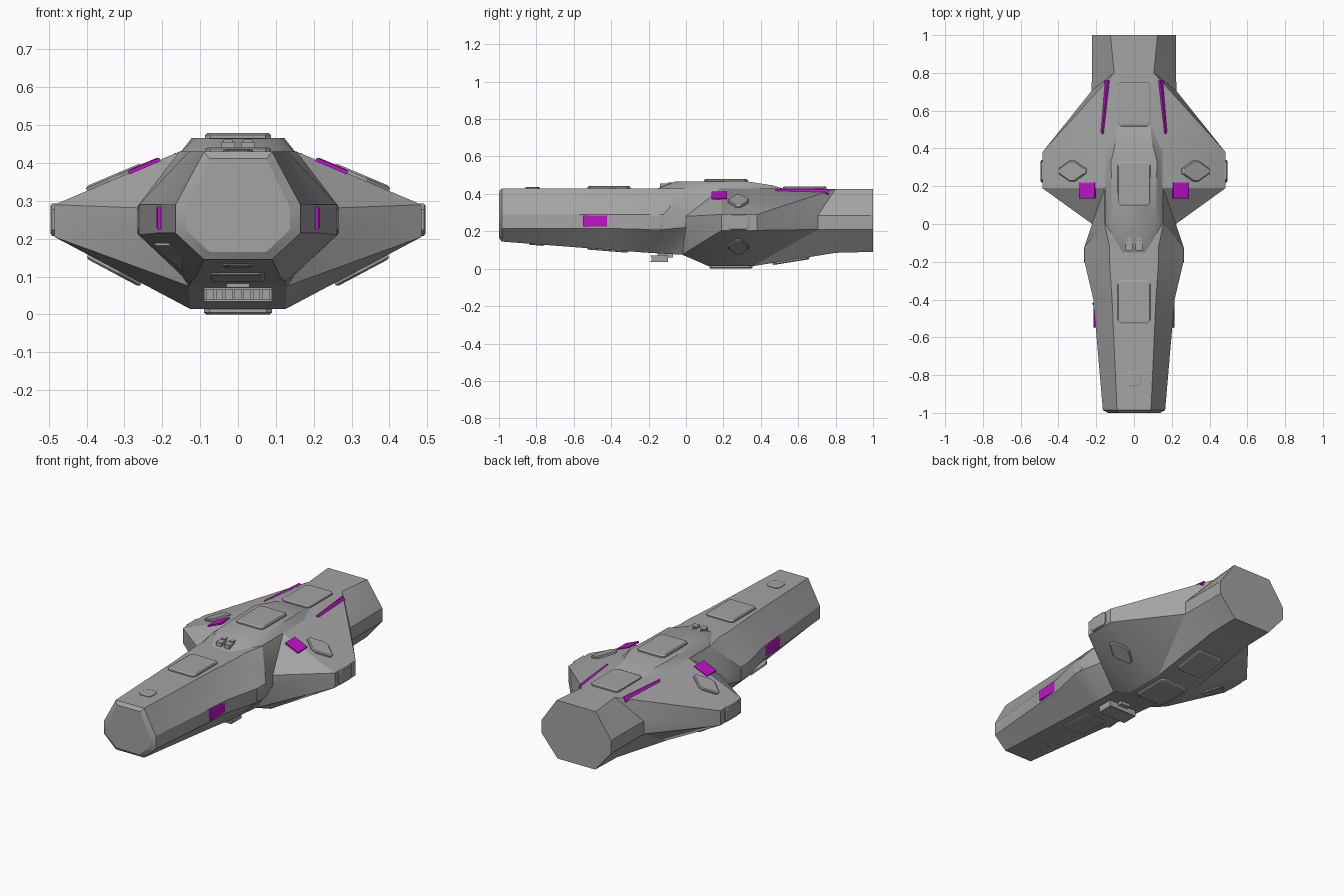
import bpy, bmesh, math
from mathutils import Matrix, Vector

old = bpy.data.objects.get("Cube")
if old:
    bpy.data.objects.remove(old)


def material(name, colour):
    m = bpy.data.materials.new(name)
    m.use_nodes = True
    m.diffuse_color = colour
    m.node_tree.nodes["Principled BSDF"].inputs["Base Color"].default_value = colour
    return m


GREY = material("hull grey", (0.37, 0.37, 0.37, 1))
PURPLE = material("marker purple", (0.53, 0.006, 0.6, 1))


def finish(name, bm, mat, smooth=False):
    bmesh.ops.recalc_face_normals(bm, faces=bm.faces)
    mesh = bpy.data.meshes.new(name)
    bm.to_mesh(mesh)
    bm.free()
    mesh.materials.append(mat)
    ob = bpy.data.objects.new(name, mesh)
    bpy.context.collection.objects.link(ob)
    if smooth:
        bpy.ops.object.select_all(action="DESELECT")
        ob.select_set(True)
        bpy.context.view_layer.objects.active = ob
        bpy.ops.object.shade_smooth_by_angle(angle=math.radians(25))
    return ob


def box(name, centre, size, mat=GREY):
    bm = bmesh.new()
    bmesh.ops.create_cube(bm, size=1, matrix=Matrix.Translation(centre) @ Matrix.Diagonal((*size, 1)))
    return finish(name, bm, mat)


def plate(name, centre, normal, along, w, l, t, mat=GREY, cut=0.015, corners=None):
    """Thin panel lying on a surface: w across, l along, chamfered corners and rim."""
    n = Vector(normal).normalized()
    v = Vector(along)
    v = (v - n * v.dot(n)).normalized()
    u = v.cross(n)
    outline = corners
    if not outline:
        a, b = w / 2, l / 2
        outline = [(a, b - cut), (a - cut, b), (cut - a, b), (-a, b - cut),
                   (-a, cut - b), (cut - a, -b), (a - cut, -b), (a, cut - b)]
        if not cut:
            outline = [(a, b), (-a, b), (-a, -b), (a, -b)]
    rim = 1 - 0.008 / max(w, l) * 2
    bm = bmesh.new()
    rings = []
    for s, h in ((1, -t), (1, t * 0.6), (rim, t)):
        rings.append([bm.verts.new(Vector(centre) + u * p * s + v * q * s + n * h) for p, q in outline])
    k = len(outline)
    for lo, hi in zip(rings, rings[1:]):
        for i in range(k):
            bm.faces.new((lo[i], lo[(i + 1) % k], hi[(i + 1) % k], hi[i]))
    bm.faces.new(rings[0])
    bm.faces.new(rings[-1])
    return finish(name, bm, mat)


# Hull: octagonal rings, each (top y, side y, bottom y), then
# (top half width, top z, side half width, upper side z, lower side z, bottom half width, bottom z)
RINGS = [
    ((-1, -1, -1), (.075, .412, .138, .28, .225, .075, .165)),
    ((-.985, -.985, -.985), (.09, .43, .165, .29, .215, .09, .145)),
    ((-.4, -.4, -.4), (.116, .43, .215, .29, .215, .112, .10)),
    ((-.2, -.2, -.2), (.13, .43, .262, .29, .21, .125, .085)),
    ((-.12, -.12, -.12), (.13, .43, .262, .29, .21, .125, .08)),
    ((0, 0, -.02), (.155, .43, .222, .28, .22, .13, .075)),
    ((.19, .19, .12), (.155, .43, .485, .29, .205, .125, .014)),
    ((.39, .38, .36), (.155, .43, .485, .29, .205, .125, .014)),
    ((.8, .705, .8), (.105, .427, .224, .285, .21, .12, .085)),
    ((1, 1, 1), (.125, .425, .222, .285, .21, .12, .09)),
]
bm = bmesh.new()
loops = []
for (yt, ys, yb), (tw, tz, sw, z1, z0, bw, bz) in RINGS:
    half = [(tw, yt, tz), (sw, ys, z1), (sw, ys, z0), (bw, yb, bz)]
    pts = half + [(-x, y, z) for x, y, z in reversed(half)]
    loops.append([bm.verts.new(p) for p in pts])
for a, b in zip(loops, loops[1:]):
    for i in range(8):
        j = (i + 1) % 8
        if i < 4:   # mirrored diagonals keep both sides alike
            bm.faces.new((a[i], a[j], b[i]))
            bm.faces.new((a[j], b[j], b[i]))
        else:
            bm.faces.new((a[i], a[j], b[j]))
            bm.faces.new((a[i], b[j], b[i]))
bm.faces.new(loops[0])
bm.faces.new(loops[-1])
finish("hull", bm, GREY, True)

# Raised deck over the wings
bm = bmesh.new()
for x, y, z in [(.06, -.15, .43), (.155, 0, .425), (.155, .39, .425), (.09, .52, .428),
                (.05, -.06, .465), (.112, 0, .466), (.122, .33, .466), (.09, .46, .446)]:
    for s in (1, -1):
        bm.verts.new((s * x, y, z))
bmesh.ops.convex_hull(bm, input=bm.verts)
finish("raised_deck", bm, GREY, True)

# Hatches on the top and belly
UP, DOWN, Y = (0, 0, 1), (0, 0, -1), (0, 1, 0)
plate("nose_top_hatch", (0, -.82, .43), UP, Y, .08, .08, .006)
plate("front_top_hatch", (0, -.412, .43), UP, Y, .175, .23, .011)
plate("deck_hatch", (0, .213, .466), UP, Y, .175, .235, .013)
plate("rear_top_hatch", (0, .635, .43), UP, Y, .175, .235, .01)
plate("nose_belly_hatch", (0, -.8, .131), (0, -.08, -1), Y, .08, .08, .006)
plate("front_belly_hatch", (0, -.42, .102), (0, -.08, -1), Y, .14, .22, .008)
plate("main_belly_hatch", (0, .24, .013), DOWN, Y, .18, .23, .013)
plate("rear_belly_hatch", (0, .56, .046), (0, .16, -1), Y, .175, .2, .011)

for s, side in ((1, "left"), (-1, "right")):
    # Hatches on the flanks and wing tips
    plate(side + "_flank_hatch", (s * .26, -.165, .25), (s, 0, 0), Y, .08, .08, .006)
    plate(side + "_wingtip_hatch", (s * .485, .28, .25), (s, 0, 0), Y, .085, .12, .01)
    # Diamond hatches on the wing slopes
    diamond = [(.08, .012), (.014, .055), (-.014, .055), (-.08, .012),
               (-.08, -.012), (-.014, -.055), (.014, -.055), (.08, -.012)]
    plate(side + "_upper_diamond", (s * .325, .28, .358), (s * .14, 0, .33), Y, .16, .11, .012, corners=diamond)
    plate(side + "_lower_diamond", (s * .325, .28, .121), (s * .191, 0, -.36), Y, .16, .11, .012, corners=diamond)
    # Purple markers
    plate(side + "_wing_marker", (s * .248, .178, .393), (s * .14, 0, .33), Y, .09, .085, .006, PURPLE, 0)
    plate(side + "_nose_marker", (s * .209, -.485, .255), (s, 0, 0), Y, .06, .13, .006, PURPLE, 0)
    plate(side + "_tail_marker", (s * .156, .62, .41), (s * .8, .08, .6), (s * -.1, 1, 0),
          .03, .285, .008, PURPLE, 0)
    # Sensor blocks at the front of the deck
    box(side + "_sensor", (s * .026, -.115, .445), (.036, .05, .022))
    box(side + "_sensor_mount", (s * .026, -.075, .452), (.024, .05, .02))

# Toothed grille hanging under the hull
box("grille_mount", (0, -.11, .075), (.06, .08, .03))
box("grille_back", (0, -.125, .054), (.18, .06, .036))
for z in (.038, .068):
    box("grille_rail", (0, -.145, z), (.18, .09, .007))
for i in range(8):
    box("grille_tooth", ((i - 3.5) * .0245, -.165, .053), (.008, .04, .028))

# Thin fin on the lower right flank
bm = bmesh.new()
fin = [Vector(p) for p in ((-.22, -.42, .185), (-.145, -.52, .185), (-.145, -.38, .115))]
drop = Vector((-.51, -.4, -.86)) * .004
lower, upper = ([bm.verts.new(p + d) for p in fin] for d in (drop, -drop))
bm.faces.new(lower)
bm.faces.new(upper)
for i in range(3):
    j = (i + 1) % 3
    bm.faces.new((lower[i], lower[j], upper[j], upper[i]))
finish("flank_fin", bm, GREY)
